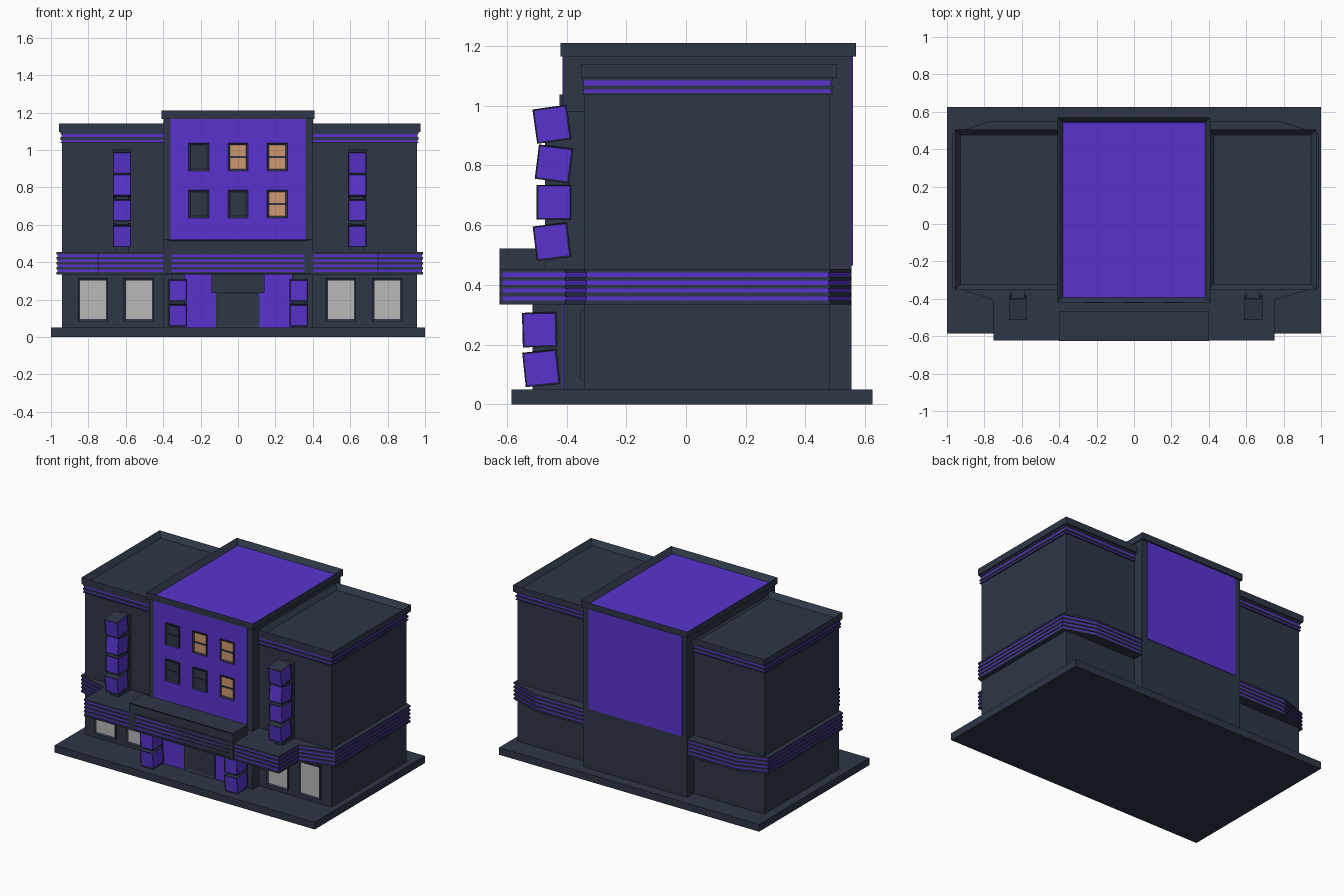
import bpy, bmesh, math
from mathutils import Vector, Matrix

if "Cube" in bpy.data.objects:
    bpy.data.objects.remove(bpy.data.objects["Cube"])


def material(name, rgb):
    m = bpy.data.materials.new(name)
    lin = [((c / 255 + 0.055) / 1.055) ** 2.4 for c in rgb]
    m.diffuse_color = (*lin, 1)
    m.use_nodes = True
    m.node_tree.nodes["Principled BSDF"].inputs["Base Color"].default_value = m.diffuse_color
    return m


SLATE = material("dark slate", (46, 54, 71))
PURPLE = material("purple", (89, 52, 208))
TAN = material("lit window tan", (205, 152, 112))
GREY = material("pale grey glass", (184, 184, 184))


def finish(name, bm, mats):
    bmesh.ops.recalc_face_normals(bm, faces=bm.faces)
    me = bpy.data.meshes.new(name)
    bm.to_mesh(me)
    bm.free()
    for m in mats:
        me.materials.append(m)
    ob = bpy.data.objects.new(name, me)
    bpy.context.collection.objects.link(ob)
    return ob


def box(name, x, y, z, mat=SLATE, insets=(), rim=0.01, depth=0.005, inner=SLATE, tilt=0):
    """Box from ranges; faces looking along 'insets' get a sunken inner panel."""
    c = Vector((sum(x) / 2, sum(y) / 2, sum(z) / 2))
    bm = bmesh.new()
    bmesh.ops.create_cube(bm, size=1)
    bmesh.ops.scale(bm, vec=(x[1] - x[0], y[1] - y[0], z[1] - z[0]), verts=bm.verts)
    bm.normal_update()
    picked = [f for f in bm.faces if any(f.normal.dot(Vector(d)) > 0.9 for d in insets)]
    for f in picked:
        n = f.normal.copy()
        bmesh.ops.inset_individual(bm, faces=[f], thickness=rim)
        f.material_index = 1
        bmesh.ops.translate(bm, vec=-n * depth, verts=f.verts)
    bmesh.ops.rotate(bm, cent=(0, 0, 0), matrix=Matrix.Rotation(math.radians(tilt), 3, 'X'), verts=bm.verts)
    bmesh.ops.translate(bm, vec=c, verts=bm.verts)
    return finish(name, bm, [mat, inner])


def prism(name, pts, z0, z1, mat, shrink=0.0):
    bm = bmesh.new()
    vs = [bm.verts.new((px - math.copysign(shrink, px), py - math.copysign(shrink, py), z0)) for px, py in pts]
    f = bm.faces.new(vs)
    r = bmesh.ops.extrude_face_region(bm, geom=[f])
    top = [v for v in r["geom"] if isinstance(v, bmesh.types.BMVert)]
    bmesh.ops.translate(bm, vec=(0, 0, z1 - z0), verts=top)
    return finish(name, bm, [mat])


UP, FRONT, LEFT, RIGHT = (0, 0, 1), (0, -1, 0), (-1, 0, 0), (1, 0, 0)

# Ground slab
box("base_slab", (-1, 1), (-0.585, 0.625), (0, 0.05))

# Central tower with rimmed roof and coloured panels
box("tower", (-0.398, 0.4), (-0.41, 0.555), (0.05, 1.17))
box("tower_roof_cap", (-0.408, 0.408), (-0.42, 0.57), (1.165, 1.21), insets=[UP], rim=0.04, depth=0.035, inner=PURPLE)
box("tower_front_panel", (-0.36, 0.36), (-0.414, -0.405), (0.45, 1.165), PURPLE)
box("tower_back_panel", (-0.36, 0.36), (0.55, 0.559), (0.465, 1.165), PURPLE)

# Side wings with roof caps and cornice stripes
for side, x0, x1 in (("left", -0.94, -0.38), ("right", 0.38, 0.957)):
    box(side + "_wing", (x0, x1), (-0.34, 0.482), (0.05, 1.1))

    def grown(name, z, g, mat):
        lo, hi = (x0 - g, x1) if x0 < 0 else (x0, x1 + g)
        box(side + name, (lo, hi), (-0.34 - g, 0.482 + g), z, mat)
    grown("_stripe_upper", (1.068, 1.084), 0.004, PURPLE)
    grown("_stripe_lower", (1.042, 1.054), 0.004, PURPLE)
    grown("_cornice_top", (1.084, 1.097), 0.009, SLATE)
    grown("_cornice_band", (1.054, 1.068), 0.009, SLATE)
    grown("_cornice_bottom", (1.036, 1.042), 0.009, SLATE)
    cx = (-0.957, -0.38) if x0 < 0 else (0.398, 0.977)
    box(side + "_roof_cap", cx, (-0.352, 0.505), (1.095, 1.14), insets=[UP], rim=0.042, depth=0.035)

# Striped belt canopy: purple core with dark slabs standing proud
half = [(0.75, -0.622), (0.75, -0.405), (0.988, -0.338), (0.988, 0.482), (0.77, 0.552)]
outline = half + [(-px + (0.018 if px > 0.9 else 0), py) for px, py in reversed(half)]
prism("belt_stripes", outline, 0.337, 0.45, PURPLE, 0.005)
for i in range(5):
    z = 0.335 + i * 0.0265
    prism("belt_band_%d" % i, outline, z, z + 0.0125, SLATE)

# Marquee board above the entrance
box("marquee", (-0.4, 0.4), (-0.625, -0.465), (0.335, 0.522), insets=[FRONT], rim=0.012, depth=0.008)
marquee = bpy.data.objects["marquee"]
for v in marquee.data.vertices:  # narrow the sunken panel at the sides
    if v.co.y > -0.62 and v.co.y < -0.6:
        v.co.x *= 0.352 / 0.388

# Entrance
box("entrance_panel", (-0.36, 0.36), (-0.414, -0.405), (0.05, 0.336), PURPLE)
box("entrance_door", (-0.118, 0.115), (-0.422, -0.405), (0.05, 0.24), insets=[FRONT], rim=0.02, depth=0.004)
box("entrance_awning", (-0.142, 0.142), (-0.445, -0.405), (0.235, 0.336))

# Upper windows
lit = {(0, 1), (1, 1), (1, 0)}
for cx in (-1, 0, 1):
    for row, zc in enumerate((0.711, 0.962)):
        x = cx * 0.21
        pane = TAN if (cx, row) in lit else SLATE
        box("upper_window", (x - 0.054, x + 0.054), (-0.423, -0.405), (zc - 0.075, zc + 0.075),
            insets=[FRONT], rim=0.014, depth=0.007, inner=pane)
        box("window_bar", (x - 0.045, x + 0.045), (-0.421, -0.413), (zc - 0.005, zc + 0.005))

# Shop windows at ground level
for x in (-0.775, -0.53, 0.55, 0.798):
    box("shop_window", (x - 0.081, x + 0.081), (-0.354, -0.335), (0.083, 0.315),
        insets=[FRONT], rim=0.017, depth=0.007, inner=GREY)

# Tilted box signs on rails: (y, z, tilt) per cube
upper = ((-0.448, 0.938, 8), (-0.441, 0.806, -7), (-0.441, 0.677, 0), (-0.448, 0.545, 7))
lower = ((-0.489, 0.25, 1.5), (-0.484, 0.121, 6))


def box_sign(name, x, cubes, rail_y, rail_z, rail_w):
    box(name + "_rail", (x - rail_w, x + rail_w), rail_y, rail_z)
    for y, z, t in cubes:
        box(name + "_cube", (x - 0.049, x + 0.049), (y - 0.059, y + 0.056), (z - 0.058, z + 0.058),
            insets=[FRONT, LEFT, RIGHT], rim=0.006, depth=0.003, inner=PURPLE, tilt=t)


for x in (-0.62, 0.637):
    box_sign("wing_sign", x, upper, (-0.472, -0.335), (0.45, 0.98), 0.035)
    for z in (0.70, 0.81):
        box("sign_bracket", (x - 0.066, x - 0.03), (-0.348, -0.335), (z - 0.012, z + 0.012))
for x in (-0.322, 0.325):
    box_sign("entrance_sign", x, lower, (-0.515, -0.41), (0.05, 0.336), 0.035)
